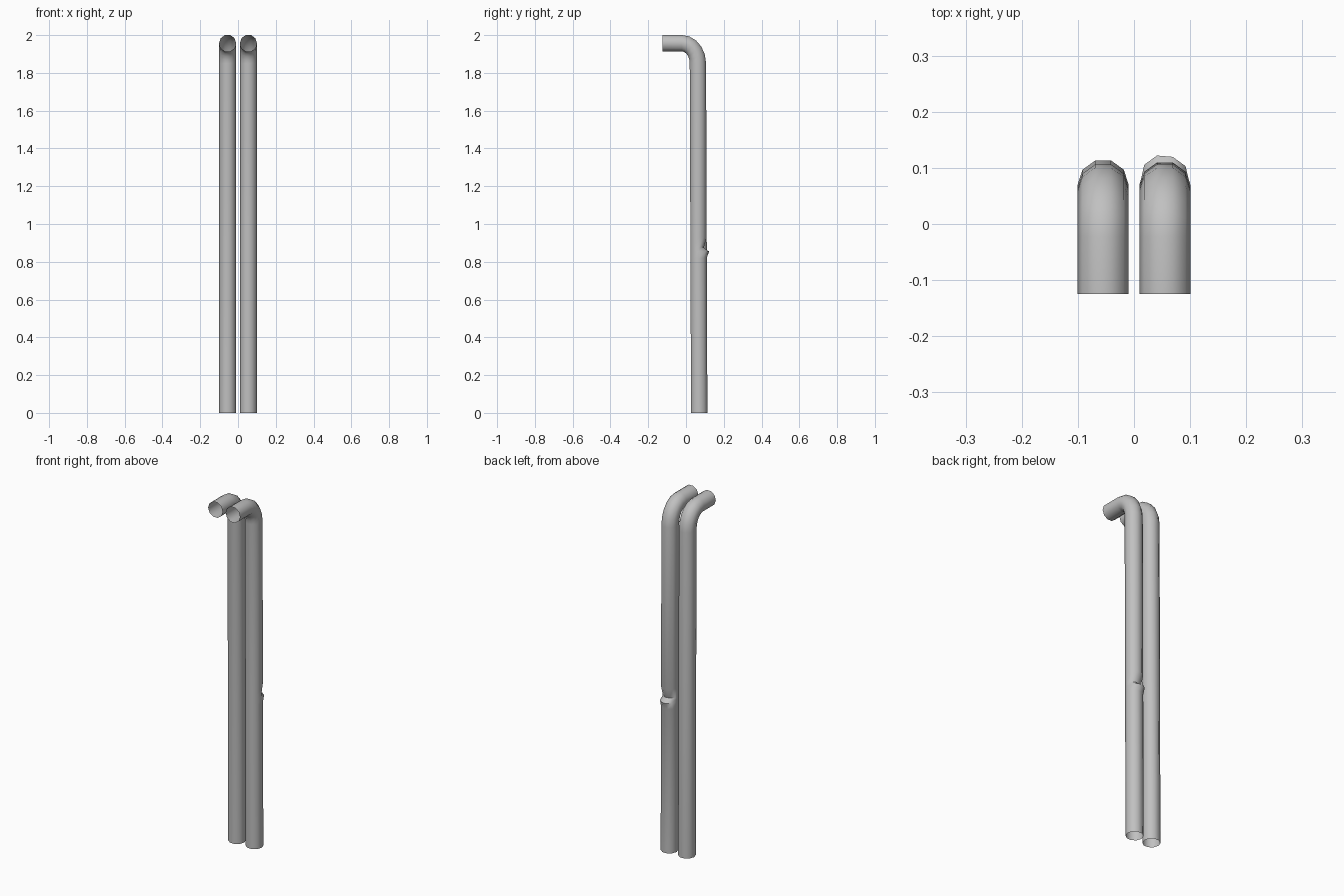
import bpy, bmesh, math
from mathutils import Vector

cube = bpy.data.objects.get("Cube")
if cube:
    bpy.data.objects.remove(cube, do_unlink=True)

SIDES = 10
RADIUS = 0.0455

metal = bpy.data.materials.new("grey_metal")
metal.use_nodes = True
grey = (0.53, 0.53, 0.53, 1)
metal.diffuse_color = grey
metal.node_tree.nodes["Principled BSDF"].inputs["Base Color"].default_value = grey


def pipe_path(heights):
    """Centre line (y, z) and direction: leaning upright, elbow, forward spout."""
    stations = []
    for z in heights:
        stations.append((0.07 - 0.007 * z / 1.85, z, math.pi / 2))
    steps = 5
    for i in range(1, steps + 1):
        a = math.pi / 2 * i / steps
        stations.append((-0.022 + 0.085 * math.cos(a),
                         1.85 + 0.107 * math.sin(a), math.pi / 2 + a))
    stations.append((-0.125, 1.957, math.pi))
    return stations


def make_pipe(name, x, heights, dents):
    bm = bmesh.new()
    rings = []
    for y, z, angle in pipe_path(heights):
        normal = Vector((0, math.sin(angle), -math.cos(angle)))
        ring = []
        for k in range(SIDES):
            t = 2 * math.pi * k / SIDES
            p = Vector((x, y, z)) + RADIUS * (
                Vector((math.cos(t), 0, 0)) + normal * math.sin(t))
            # Push the back of the damaged rings in or out
            if z in dents and math.sin(t) > 0.5:
                p.y += dents[z] * (1.0 if math.cos(t) < 0 else 0.8)
            ring.append(bm.verts.new(p))
        rings.append(ring)
    for a, b in zip(rings, rings[1:]):
        for k in range(SIDES):
            n = (k + 1) % SIDES
            bm.faces.new((a[k], a[n], b[n], b[k]))
    bmesh.ops.recalc_face_normals(bm, faces=bm.faces)
    mesh = bpy.data.meshes.new(name)
    bm.to_mesh(mesh)
    bm.free()
    mesh.materials.append(metal)
    obj = bpy.data.objects.new(name, mesh)
    bpy.context.collection.objects.link(obj)
    bpy.ops.object.select_all(action='DESELECT')
    obj.select_set(True)
    bpy.context.view_layer.objects.active = obj
    bpy.ops.object.shade_smooth_by_angle(angle=math.radians(50))


# Plain pipe on the right, creased pipe on the left
make_pipe("right_pipe", -0.055, [0, 1.85], {})
make_pipe("left_pipe", 0.055, [0, 0.82, 0.855, 0.875, 0.93, 1.85],
          {0.855: 0.012, 0.875: -0.02})
